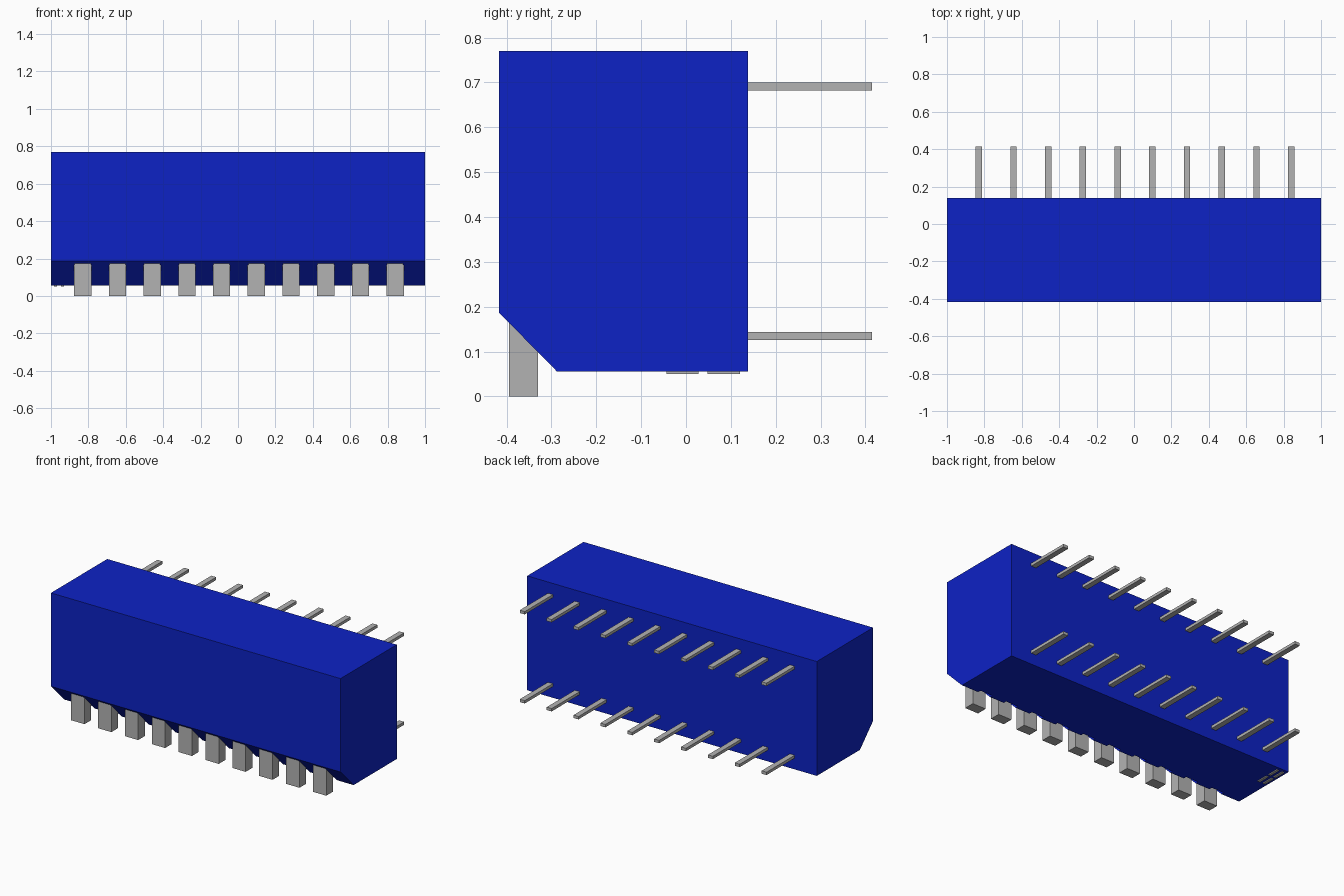
import bpy, bmesh
from mathutils import Vector

cube = bpy.data.objects.get("Cube")
if cube:
    bpy.data.objects.remove(cube, do_unlink=True)


def material(name, rgb):
    m = bpy.data.materials.new(name)
    m.use_nodes = True
    m.diffuse_color = (*rgb, 1)
    m.node_tree.nodes["Principled BSDF"].inputs["Base Color"].default_value = (*rgb, 1)
    return m


BLUE = material("blue plastic", (0.004, 0.016, 0.56))
GREY = material("light grey", (0.45, 0.45, 0.45))


def add_object(name, bm, mat):
    bmesh.ops.recalc_face_normals(bm, faces=bm.faces)
    mesh = bpy.data.meshes.new(name)
    bm.to_mesh(mesh)
    bm.free()
    mesh.materials.append(mat)
    obj = bpy.data.objects.new(name, mesh)
    bpy.context.scene.collection.objects.link(obj)
    return obj


def add_box(bm, xs, ys, zs):
    """Add a box spanning the given min/max ranges."""
    verts = bmesh.ops.create_cube(bm, size=1)["verts"]
    for v in verts:
        v.co = Vector([(r[0] + r[1]) / 2 + c * (r[1] - r[0])
                       for c, r in zip(v.co, (xs, ys, zs))])


COUNT, PITCH, START = 10, 0.1856, -0.83
columns = [START + i * PITCH for i in range(COUNT)]

# Housing: side profile with a chamfered lower front edge, extruded along x
profile = [(-0.417, 0.77), (0.138, 0.77), (0.138, 0.056), (-0.288, 0.056), (-0.417, 0.187)]
bm = bmesh.new()
face = bm.faces.new([bm.verts.new((-1, y, z)) for y, z in profile])
ext = bmesh.ops.extrude_face_region(bm, geom=[face])["geom"]
bmesh.ops.translate(bm, vec=(2, 0, 0), verts=[v for v in ext if isinstance(v, bmesh.types.BMVert)])
housing = add_object("housing", bm, BLUE)

# Slots in the chamfer that the levers move in
bm = bmesh.new()
for x in columns:
    add_box(bm, (x - 0.043, x + 0.043), (-0.403, -0.268), (-0.1, 0.23))
cutter = add_object("slot_cutter", bm, BLUE)
cutter.hide_render = True
cutter.hide_set(True)
cut = housing.modifiers.new("slots", "BOOLEAN")
cut.operation = "DIFFERENCE"
cut.solver = "EXACT"
cut.object = cutter

# Switch levers, and two rows of terminal pins on the back
for i, x in enumerate(columns, 1):
    bm = bmesh.new()
    add_box(bm, (x - 0.046, x + 0.046), (-0.395, -0.33), (0, 0.24))
    add_object(f"lever_{i}", bm, GREY)
    for row, z in (("lower", 0.135), ("upper", 0.691)):
        bm = bmesh.new()
        add_box(bm, (x - 0.017, x + 0.017), (0.13, 0.415), (z - 0.009, z + 0.009))
        add_object(f"{row}_pin_{i}", bm, GREY)

# Thin marker plates on the underside
for i, y in enumerate((-0.008, 0.084), 1):
    bm = bmesh.new()
    for x in (-0.975, -0.938):
        add_box(bm, (x - 0.008, x + 0.008), (y - 0.036, y + 0.036), (0.05, 0.0565))
    add_object(f"marker_plate_{i}", bm, GREY)
